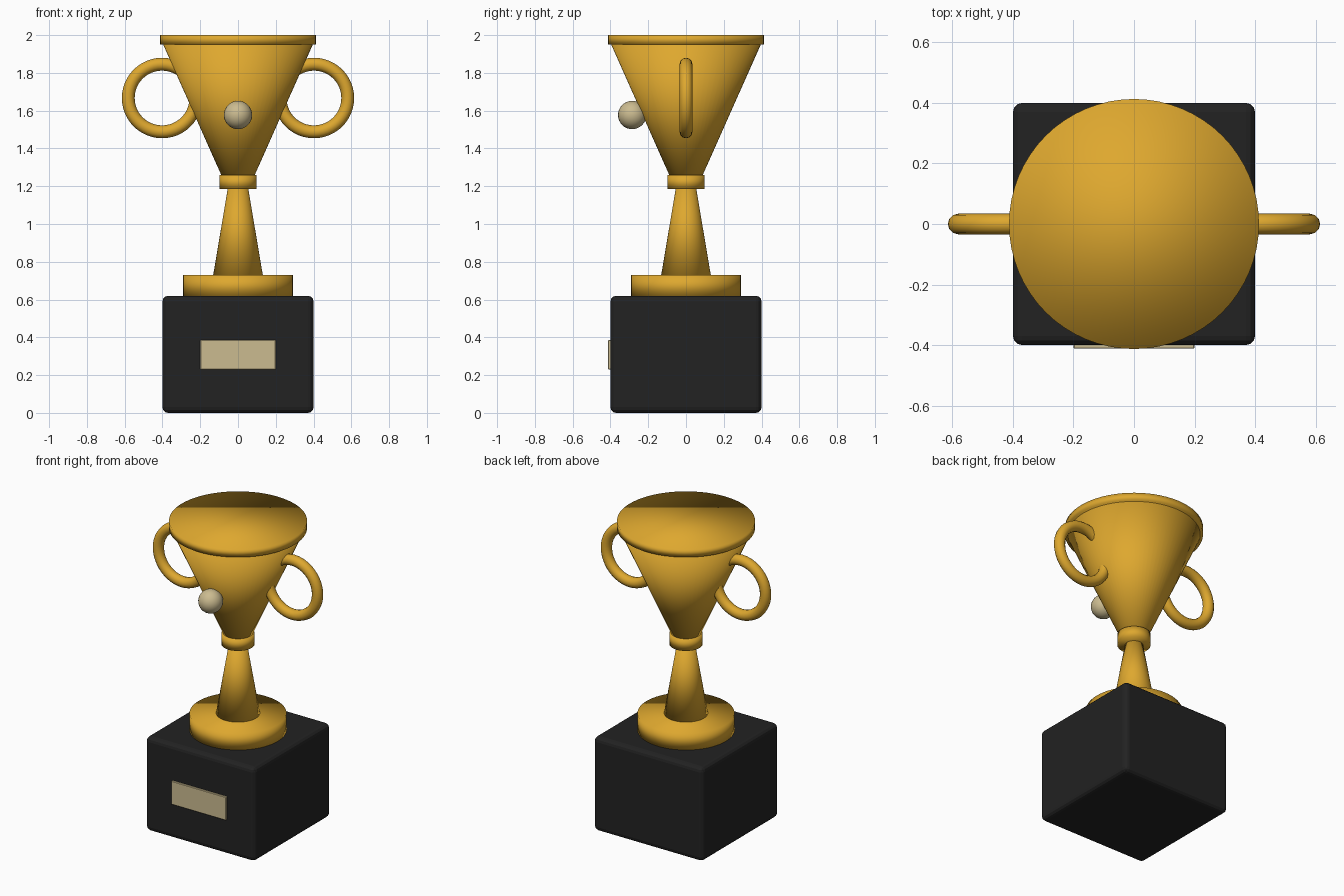
import bpy
import math

if "Cube" in bpy.data.objects:
    bpy.data.objects.remove(bpy.data.objects["Cube"])


def material(name, rgb):
    m = bpy.data.materials.new(name)
    m.diffuse_color = (*rgb, 1)
    m.use_nodes = True
    m.node_tree.nodes["Principled BSDF"].inputs["Base Color"].default_value = m.diffuse_color
    return m


gold = material("gold", (0.73, 0.39, 0.028))
black = material("black", (0.016, 0.016, 0.016))
cream = material("pale_cream", (0.60, 0.50, 0.28))


def finish(name, mat, smooth=True):
    ob = bpy.context.object
    ob.name = name
    ob.data.materials.append(mat)
    if smooth:
        bpy.ops.object.shade_smooth()
    return ob


def cone(name, z0, z1, r0, r1):
    """Capped, fully smooth-shaded round section between two heights."""
    bpy.ops.mesh.primitive_cone_add(vertices=64, radius1=r0, radius2=r1,
                                    depth=z1 - z0, location=(0, 0, (z0 + z1) / 2))
    return finish(name, gold)


def box(name, mat, lo, hi, bevel, segments):
    bpy.ops.mesh.primitive_cube_add(
        size=1, location=[(a + b) / 2 for a, b in zip(lo, hi)])
    bpy.context.object.scale = [b - a for a, b in zip(lo, hi)]
    bpy.ops.object.transform_apply(location=False, rotation=False, scale=True)
    ob = finish(name, mat, smooth=False)
    mod = ob.modifiers.new("rounded_edges", "BEVEL")
    mod.width = bevel
    mod.segments = segments
    return ob


# Plinth and name plate
box("plinth", black, (-0.4, -0.4, 0), (0.4, 0.4, 0.62), 0.03, 3)
box("name_plate", cream, (-0.2, -0.412, 0.23), (0.2, -0.395, 0.385), 0.003, 1)

# Round foot, stem, collar, bowl and rim
cone("foot", 0.615, 0.73, 0.29, 0.29)
cone("stem", 0.72, 1.20, 0.133, 0.052)
cone("collar", 1.185, 1.26, 0.099, 0.099)
cone("bowl", 1.24, 1.97, 0.08, 0.405)
cone("rim", 1.95, 2.0, 0.413, 0.413)

# Ring handles on both sides
for side, label in ((-1, "left"), (1, "right")):
    bpy.ops.mesh.primitive_torus_add(
        major_radius=0.179, minor_radius=0.034, major_segments=48, minor_segments=12,
        location=(side * 0.402, 0, 1.667), rotation=(math.pi / 2, 0, 0))
    finish(label + "_handle", gold)

# Ball ornament in front of the bowl
bpy.ops.mesh.primitive_uv_sphere_add(segments=24, ring_count=16, radius=0.075,
                                     location=(0, -0.285, 1.577))
finish("ball_ornament", cream)
